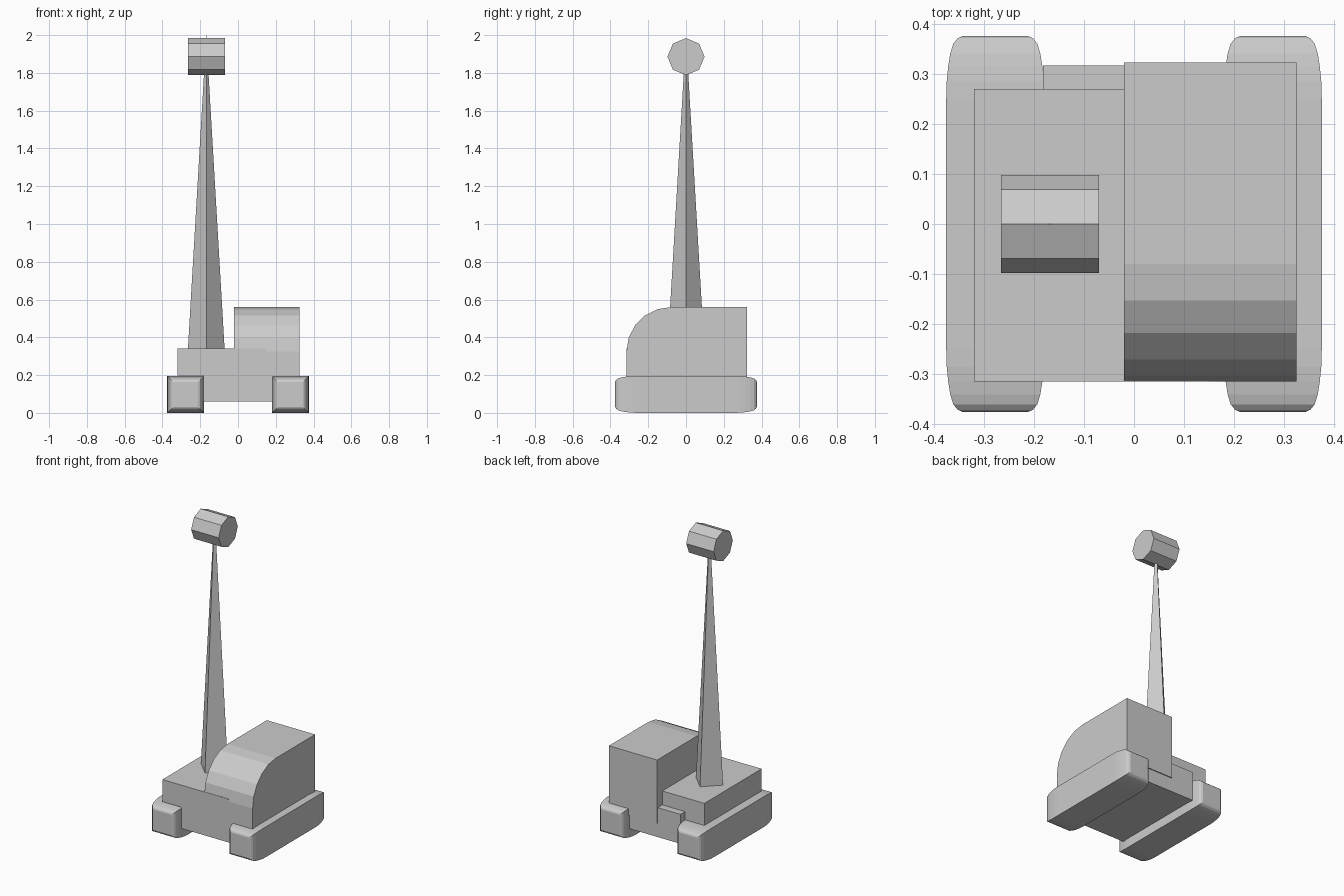
import bpy
from math import sin, cos, pi

if "Cube" in bpy.data.objects:
    bpy.data.objects.remove(bpy.data.objects["Cube"])


def make(name, verts, faces):
    me = bpy.data.meshes.new(name)
    me.from_pydata(verts, [], faces)
    ob = bpy.data.objects.new(name, me)
    bpy.context.collection.objects.link(ob)
    return ob


def loft(name, rings, tip=None):
    """Skin closed rings in order, capping both ends (or closing to a tip)."""
    n = len(rings[0])
    verts = [p for r in rings for p in r]
    faces = [tuple(range(n))[::-1]]
    for k in range(len(rings) - 1):
        a, b = k * n, (k + 1) * n
        faces += [(a + i, a + (i + 1) % n, b + (i + 1) % n, b + i) for i in range(n)]
    last = len(verts) - n
    if tip:
        verts.append(tip)
        faces += [(last + i, last + (i + 1) % n, len(verts) - 1) for i in range(n)]
    else:
        faces.append(tuple(range(last, last + n)))
    return make(name, verts, faces)


def extrude_x(name, profile, x0, x1):
    return loft(name, [[(x, y, z) for y, z in profile] for x in (x0, x1)])


def box(name, x0, x1, y0, y1, z0, z1):
    return extrude_x(name, [(y0, z0), (y1, z0), (y1, z1), (y0, z1)], x0, x1)


# Tracks: square section narrowing in a rounded curve at both ends
half = [(0.375, 0.066), (0.371, 0.075), (0.36, 0.084), (0.34, 0.090),
        (0.315, 0.094), (0.285, 0.097), (0.25, 0.098)]
stations = [(-y, h) for y, h in half] + half[::-1]
for side, label in ((-1, "left"), (1, "right")):
    cx, cz = side * 0.277, 0.098
    loft(label + "_track", [[(cx + h, y, cz - h), (cx - h, y, cz - h),
                             (cx - h, y, cz + h), (cx + h, y, cz + h)]
                            for y, h in stations])

# Chassis between the tracks and deck on top
box("chassis", -0.182, 0.182, -0.315, 0.317, 0.06, 0.25)
box("deck", -0.32, 0.15, -0.315, 0.27, 0.197, 0.34)

# Cab with a curved front
r = 0.235
curve = [(-0.08 - r * sin(i * pi / 10), 0.325 + r * cos(i * pi / 10)) for i in range(6)]
extrude_x("cab", [(-0.315, 0.15), (0.323, 0.15), (0.323, 0.56)] + curve, -0.02, 0.325)

# Tapering four-sided mast
mx = -0.168
loft("mast", [[(mx + 0.097 * cos(i * pi / 2), 0.097 * sin(i * pi / 2), 0.34)
               for i in range(4)]], tip=(mx, 0, 2.0))

# Eight-sided drum head
extrude_x("drum_head", [(0.098 * cos(i * pi / 4), 1.886 + 0.098 * sin(i * pi / 4))
                        for i in range(8)], -0.266, -0.07)
